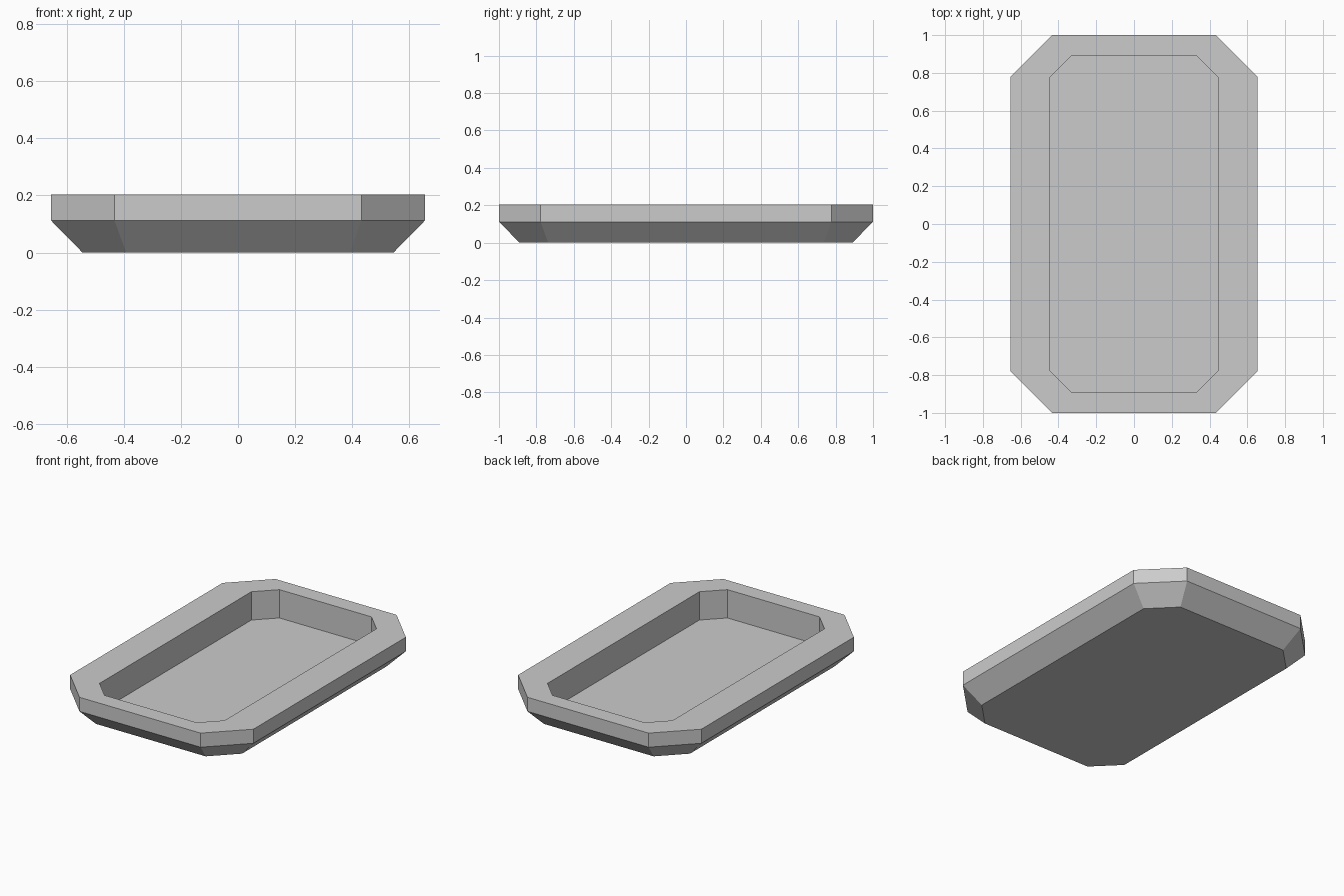
import bpy
import bmesh

cube = bpy.data.objects.get("Cube")
if cube:
    bpy.data.objects.remove(cube, do_unlink=True)

# Plain grey material
grey = bpy.data.materials.new("light grey")
grey.use_nodes = True
colour = (0.6, 0.6, 0.6, 1)
grey.diffuse_color = colour
grey.node_tree.nodes["Principled BSDF"].inputs["Base Color"].default_value = colour


def octagon(bm, x, y, cut, z):
    """Ring of vertices: a rectangle with its corners cut at 45 degrees."""
    quarter = [(x, y - cut), (x - cut, y)]
    points = (quarter
              + [(-px, py) for px, py in reversed(quarter)]
              + [(-px, -py) for px, py in quarter]
              + [(px, -py) for px, py in reversed(quarter)])
    return [bm.verts.new((px, py, z)) for px, py in points]


# Rings from the underside, up the outside, over the rim and down to the floor
bm = bmesh.new()
rings = [octagon(bm, *ring) for ring in (
    (0.545, 0.89, 0.153, 0.0),
    (0.655, 1.0, 0.222, 0.112),
    (0.655, 1.0, 0.222, 0.203),
    (0.447, 0.893, 0.118, 0.203),
    (0.447, 0.893, 0.118, 0.02),
)]
for low, high in zip(rings, rings[1:]):
    for i in range(len(low)):
        j = (i + 1) % len(low)
        bm.faces.new((low[i], low[j], high[j], high[i]))

# Underside and recessed floor
bm.faces.new(list(reversed(rings[0])))
bm.faces.new(rings[-1])
bmesh.ops.recalc_face_normals(bm, faces=bm.faces)

mesh = bpy.data.meshes.new("tray")
bm.to_mesh(mesh)
bm.free()
mesh.materials.append(grey)
tray = bpy.data.objects.new("tray", mesh)
bpy.context.collection.objects.link(tray)
